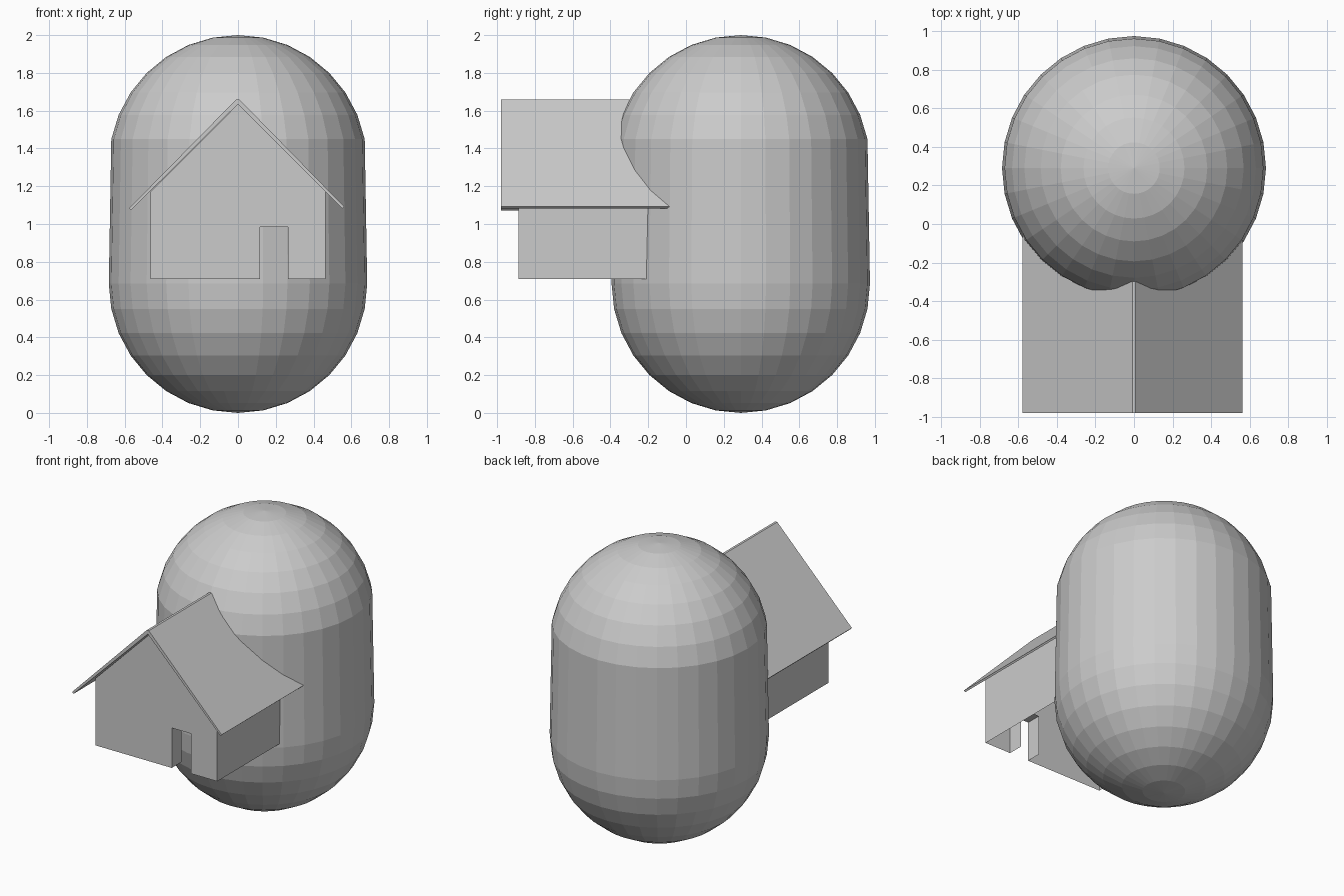
import bpy, bmesh

if "Cube" in bpy.data.objects:
    bpy.data.objects.remove(bpy.data.objects["Cube"])

grey = bpy.data.materials.new("plain grey")
grey.diffuse_color = (0.6, 0.6, 0.6, 1)
grey.use_nodes = True
grey.node_tree.nodes["Principled BSDF"].inputs["Base Color"].default_value = grey.diffuse_color


def finish(name, bm):
    mesh = bpy.data.meshes.new(name)
    bm.to_mesh(mesh)
    bm.free()
    mesh.materials.append(grey)
    obj = bpy.data.objects.new(name, mesh)
    bpy.context.collection.objects.link(obj)
    return obj


def sweep(bm, points, y0, y1, closed=False):
    """Sheet swept along y from an (x, z) path."""
    a = [bm.verts.new((x, y0, z)) for x, z in points]
    b = [bm.verts.new((x, y1, z)) for x, z in points]
    n = len(points)
    for i in range(n if closed else n - 1):
        j = (i + 1) % n
        bm.faces.new((a[i], b[i], b[j], a[j]))
    return a, b


# Capsule: a sphere whose upper half is lifted, leaving a slight taper
R = 0.684
STRETCH = 2 - 2 * R
bm = bmesh.new()
bmesh.ops.create_uvsphere(bm, u_segments=32, v_segments=16, radius=R)
for v in bm.verts:
    if v.co.z > 0.01:
        v.co.z += STRETCH
    v.co.z += R
    v.co.y += 0.29
finish("capsule", bm)

# House walls: hollow, open underneath, running back into the capsule
FRONT, W, BASE, EAVE, PEAK = -0.887, 0.463, 0.71, 1.172, 1.635
door = [(0.117, BASE), (0.117, 0.985), (0.265, 0.985), (0.265, BASE)]
bm = bmesh.new()
right_side = [(W, BASE), (W, EAVE)]
left_side = [(-W, EAVE), (-W, BASE)]
outline = [(-W, BASE)] + door + right_side + [(0, PEAK), (-W, EAVE)]
bm.faces.new([bm.verts.new((x, FRONT, z)) for x, z in outline])
sweep(bm, right_side, FRONT, 0.0)
sweep(bm, left_side, FRONT, 0.0)
# Door reveal folded inward
sweep(bm, door, FRONT, FRONT + 0.105)
bmesh.ops.remove_doubles(bm, verts=bm.verts, dist=0.0005)
finish("house_walls", bm)

# Thin gable roof
bm = bmesh.new()
profile = [(-0.577, 1.083), (-0.009, 1.66), (0.007, 1.66), (0.562, 1.092),
           (0.552, 1.083), (0, PEAK), (-0.567, 1.072)]
a, b = sweep(bm, profile, -0.98, 0.1, closed=True)
bm.faces.new(a)
bm.faces.new(b[::-1])
bmesh.ops.recalc_face_normals(bm, faces=bm.faces)
finish("roof", bm)
